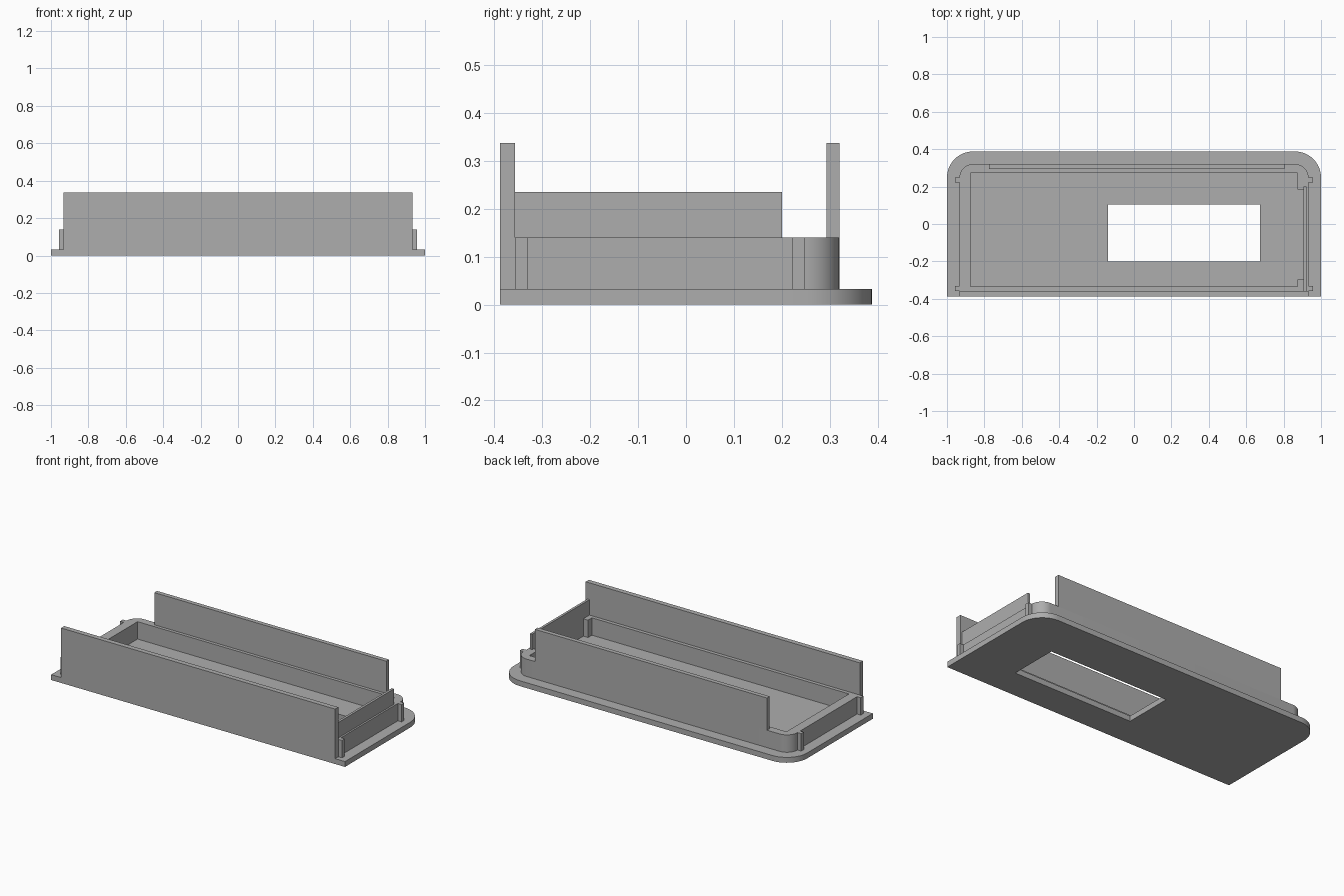
import bpy
import bmesh
from math import radians, sin, cos

cube = bpy.data.objects.get("Cube")
if cube:
    bpy.data.objects.remove(cube, do_unlink=True)

# Single plain grey plastic
grey = bpy.data.materials.new("grey plastic")
grey.use_nodes = True
colour = (0.42, 0.42, 0.42, 1)
grey.diffuse_color = colour
grey.node_tree.nodes["Principled BSDF"].inputs["Base Color"].default_value = colour


def rect(x0, x1, y0, y1):
    return [(x0, y0), (x1, y0), (x1, y1), (x0, y1)]


def arc(cx, cy, r, steps=16):
    """Quarter circle from the +x side round to the +y side."""
    angles = [radians(90 * i / steps) for i in range(steps + 1)]
    return [(cx + r * cos(a), cy + r * sin(a)) for a in angles]


def mirrored(half):
    """Close a +x half outline with its mirror image."""
    return half + [(-x, y) for x, y in reversed(half)]


def prism(name, loops, z0, z1):
    """Extrude an outline, with optional holes, between two heights."""
    curve = bpy.data.curves.new(name, "CURVE")
    curve.dimensions = "2D"
    curve.fill_mode = "BOTH"
    curve.extrude = (z1 - z0) / 2
    for loop in loops:
        spline = curve.splines.new("POLY")
        spline.points.add(len(loop) - 1)
        for point, (x, y) in zip(spline.points, loop):
            point.co = (x, y, 0, 1)
        spline.use_cyclic_u = True
    temp = bpy.data.objects.new(name + " outline", curve)
    bpy.context.collection.objects.link(temp)
    bpy.context.view_layer.update()
    graph = bpy.context.evaluated_depsgraph_get()
    mesh = bpy.data.meshes.new_from_object(temp.evaluated_get(graph))
    bpy.data.objects.remove(temp, do_unlink=True)
    bpy.data.curves.remove(curve)

    # Weld caps to sides and lift into place
    bm = bmesh.new()
    bm.from_mesh(mesh)
    bmesh.ops.remove_doubles(bm, verts=bm.verts, dist=0.0005)
    bmesh.ops.translate(bm, verts=bm.verts, vec=(0, 0, (z0 + z1) / 2))
    bmesh.ops.recalc_face_normals(bm, faces=bm.faces)
    bm.to_mesh(mesh)
    bm.free()
    mesh.materials.clear()
    mesh.materials.append(grey)
    obj = bpy.data.objects.new(name, mesh)
    bpy.context.collection.objects.link(obj)
    bpy.ops.object.select_all(action="DESELECT")
    obj.select_set(True)
    bpy.context.view_layer.objects.active = obj
    bpy.ops.object.shade_smooth_by_angle(angle=radians(30))
    return obj


FRONT, BACK = -0.388, 0.388
PLATE_TOP, RIM_TOP, PANEL_TOP, WALL_TOP = 0.033, 0.14, 0.235, 0.338
WALL_BACK = -0.357
RIM_X, TAB_X, INNER_X = 0.933, 0.958, 0.875

# Base plate with rounded back corners and a window
plate = mirrored([(1, FRONT)] + arc(0.86, BACK - 0.14, 0.14))
prism("base_plate", [plate, rect(-0.14, 0.675, -0.2, 0.105)], 0, PLATE_TOP)

# Raised rim with corner tabs; the inside is recessed at the +x end
rim = mirrored([(TAB_X, WALL_BACK), (TAB_X, -0.331), (RIM_X, -0.331),
                (RIM_X, 0.222), (TAB_X, 0.222), (TAB_X, 0.248)]
               + arc(RIM_X - 0.072, 0.248, 0.072))
inside = [(-INNER_X, -0.335), (INNER_X, -0.335), (INNER_X, -0.297),
          (0.907, -0.297), (0.907, 0.185), (INNER_X, 0.185),
          (INNER_X, 0.273), (-INNER_X, 0.273)]
prism("rim", [rim, inside], PLATE_TOP, RIM_TOP)

# Upright walls
prism("front_wall", [rect(-RIM_X, RIM_X, FRONT, WALL_BACK)], PLATE_TOP, WALL_TOP)
prism("back_wall", [rect(-0.775, 0.805, 0.293, 0.32)], RIM_TOP, WALL_TOP)
prism("side_panel", [rect(0.907, 0.922, WALL_BACK, 0.2)], RIM_TOP, PANEL_TOP)
